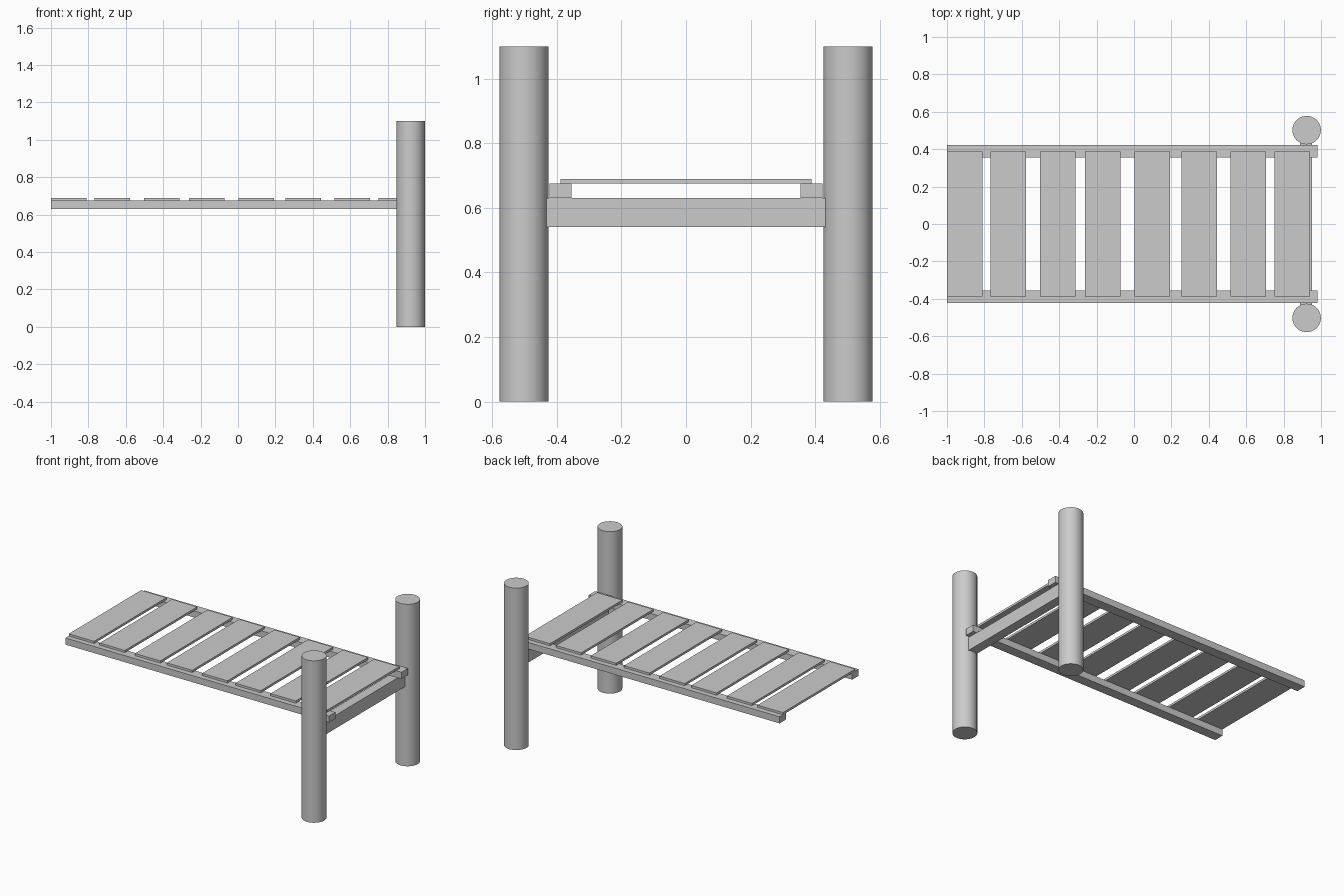
import bpy

if "Cube" in bpy.data.objects:
    bpy.data.objects.remove(bpy.data.objects["Cube"])


def box(name, x, y, z):
    """Box from (min, max) ranges on each axis."""
    centre = [(a + b) / 2 for a, b in (x, y, z)]
    size = [b - a for a, b in (x, y, z)]
    bpy.ops.mesh.primitive_cube_add(size=1, location=centre)
    ob = bpy.context.object
    ob.name = name
    for v in ob.data.vertices:
        v.co = [c * s for c, s in zip(v.co, size)]
    return ob


# Round posts and long side rails, one per side
for side, label in ((-1, "front"), (1, "back")):
    bpy.ops.mesh.primitive_cylinder_add(
        vertices=48, radius=0.076, depth=1.1, location=(0.923, side * 0.502, 0.55))
    bpy.context.object.name = label + "_post"
    bpy.ops.object.shade_smooth_by_angle()
    box(label + "_rail", (-1, 0.98), sorted((side * 0.355, side * 0.423)), (0.63, 0.675))

# Cross beam joining the posts under the rails
box("cross_beam", (0.887, 0.952), (-0.434, 0.434), (0.54, 0.63))

# Unevenly spaced deck planks
for i, cx in enumerate((-0.905, -0.673, -0.407, -0.168, 0.098, 0.348, 0.611, 0.845)):
    box(f"plank_{i + 1}", (cx - 0.095, cx + 0.095), (-0.388, 0.388), (0.675, 0.69))
